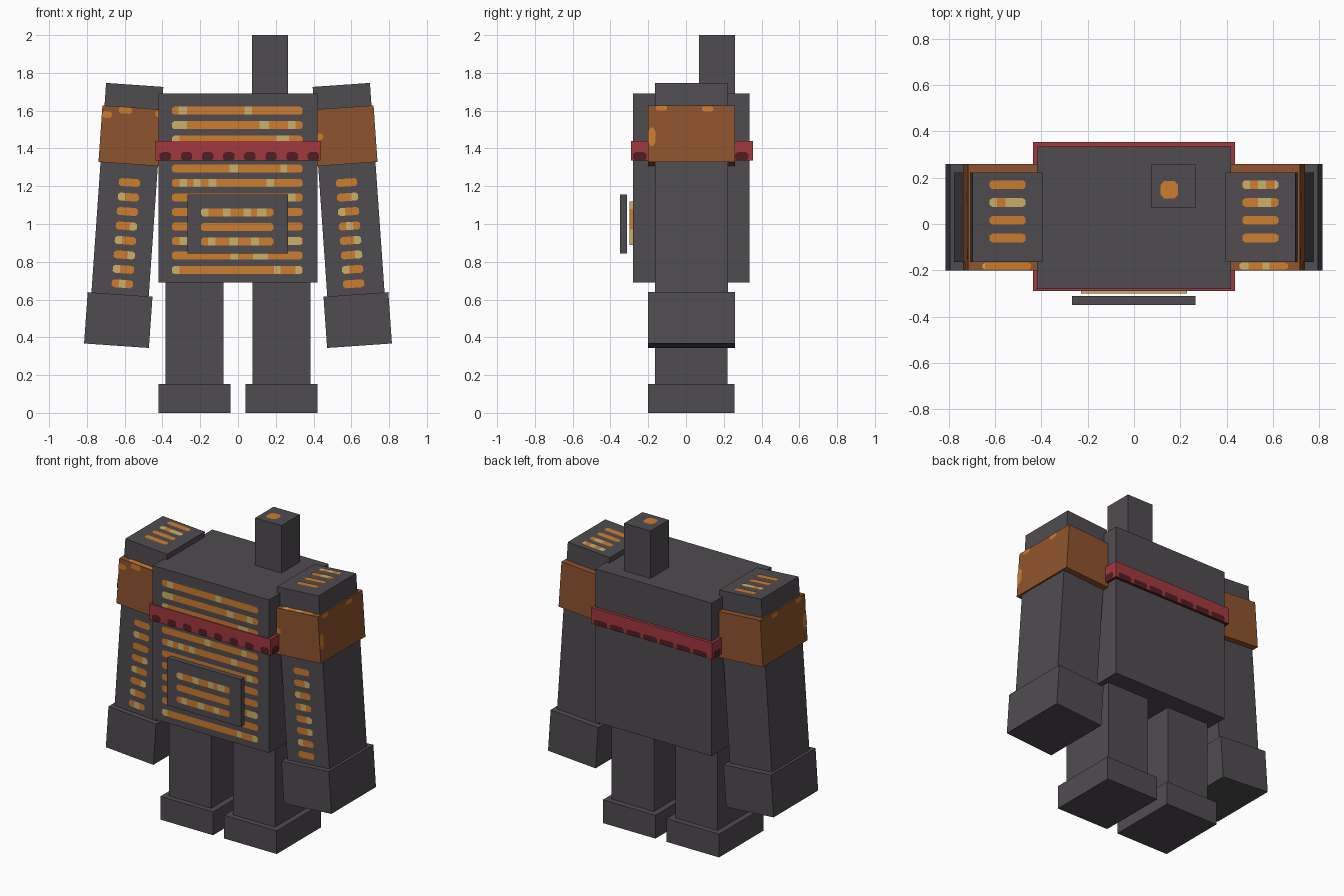
import bpy, bmesh, math
from mathutils import Vector, Matrix

if "Cube" in bpy.data.objects:
    bpy.data.objects.remove(bpy.data.objects["Cube"])


def colour(name, r, g, b):
    lin = [((c / 255 + 0.055) / 1.055) ** 2.4 if c > 10 else c / 3294 for c in (r, g, b)]
    m = bpy.data.materials.new(name)
    m.diffuse_color = (*lin, 1)
    m.use_nodes = True
    m.node_tree.nodes["Principled BSDF"].inputs["Base Color"].default_value = m.diffuse_color
    return m


IRON = colour("dark iron", 80, 76, 80)
RUST = colour("rust brown", 143, 84, 46)
ORANGE = colour("ember orange", 204, 125, 46)
YELLOW = colour("ember yellow", 204, 176, 104)
RED = colour("band red", 162, 57, 62)
MAROON = colour("band dark red", 80, 30, 34)

X, Y, Z = Vector((1, 0, 0)), Vector((0, 1, 0)), Vector((0, 0, 1))
I = Matrix.Identity(4)


def finish(name, bm, mats, matrix=I):
    me = bpy.data.meshes.new(name)
    bm.to_mesh(me)
    bm.free()
    for m in mats:
        me.materials.append(m)
    ob = bpy.data.objects.new(name, me)
    ob.matrix_world = matrix
    bpy.context.collection.objects.link(ob)
    return ob


def box(name, x, y, z, mat, matrix=I):
    """Box from (min, max) pairs."""
    bm = bmesh.new()
    bmesh.ops.create_cube(bm, size=1)
    for v in bm.verts:
        v.co = [lo + (c + 0.5) * (hi - lo) for c, (lo, hi) in zip(v.co, (x, y, z))]
    return finish(name, bm, [mat], matrix)


def strips(name, rows, origin, u, v, mats, height=0.042, chamfer=0.012, matrix=I):
    """Flat rounded strips; each row is (v centre, u start, u end, accent spans)."""
    bm = bmesh.new()
    for vc, u0, u1, spans in rows:
        cuts = {u0, u0 + chamfer, u1 - chamfer, u1}
        for s in spans:
            cuts.update(min(max(t, u0), u1) for t in s)
        cuts = sorted(cuts)

        def half(t):
            return height / 2 * min(1, 0.55 + 0.45 * min(t - u0, u1 - t) / chamfer)
        for a, b in zip(cuts, cuts[1:]):
            if b - a < 1e-5:
                continue
            pts = [(a, vc - half(a)), (b, vc - half(b)), (b, vc + half(b)), (a, vc + half(a))]
            f = bm.faces.new([bm.verts.new(Vector(origin) + u * p + v * q) for p, q in pts])
            f.material_index = int(any(s[0] <= (a + b) / 2 <= s[1] for s in spans))
    return finish(name, bm, mats, matrix)


EMBER = [ORANGE, YELLOW]

# Torso and chimney
box("torso", (-0.42, 0.42), (-0.28, 0.335), (0.69, 1.69), IRON)
box("chimney", (0.075, 0.265), (0.07, 0.26), (1.69, 2.0), IRON)
strips("chimney_glow", [(0.148, 0.115, 0.19, [])], (0, 0, 2.0), X, Y, EMBER, 0.075, 0.014)
for f in bpy.data.objects["chimney_glow"].data.vertices:
    f.co.z -= 0.0 if f.co.z < 1.999 else -0.002

# Furnace grille on the chest, twelve rows from the top down
accents = [
    [(-0.315, -0.27), (0.035, 0.075)],
    [(-0.35, -0.27), (0.115, 0.165), (0.265, 0.305)],
    [(-0.35, -0.31), (0.2, 0.27)],
    [],
    [(-0.045, 0), (0.225, 0.26)],
    [(-0.31, -0.27), (-0.235, -0.195), (-0.155, -0.115), (0.15, 0.19)],
    [(0.265, 0.305)],
    [], [],
    [(-0.31, -0.27), (0.265, 0.34)],
    [(-0.04, 0), (0.08, 0.16)],
    [(-0.35, -0.31), (0.19, 0.225), (0.305, 0.34)],
]
strips("chest_grille", [(1.6 - 0.0767 * i, -0.35, 0.342, s) for i, s in enumerate(accents)],
       (0, -0.284, 0), X, Z, EMBER)

# Furnace fire panel, in three layers, and the door floating before it
for i, (z0, z1, m) in enumerate([(0.89, 0.97, YELLOW), (0.97, 1.08, ORANGE), (1.08, 1.12, YELLOW)]):
    box(f"fire_panel_{i}", (-0.23, 0.23), (-0.3, -0.28), (z0, z1), m)
box("furnace_door", (-0.268, 0.266), (-0.35, -0.312), (0.845, 1.155), IRON)
strips("door_grille", [
    (1.062, -0.196, 0.187, [(-0.196, -0.155), (-0.08, -0.04), (0.03, 0.07), (0.1, 0.15)]),
    (0.984, -0.196, 0.187, []),
    (0.907, -0.196, 0.187, [(-0.16, -0.12), (-0.045, 0.0), (0.07, 0.11)]),
], (0, -0.353, 0), X, Z, EMBER)

# Chest band with a dark scalloped lower edge and underside
band = box("chest_band", (-0.437, 0.437), (-0.29, 0.354), (1.335, 1.44), RED)
band.data.materials.append(MAROON)
for p in band.data.polygons:
    if p.normal.z < -0.5:
        p.material_index = 1


def scallops(name, start, count, step, width, height, origin, u):
    strips(name, [(1.335 + height / 2, start + i * step, start + i * step + width, [])
                  for i in range(count)], origin, u, Z, [MAROON, MAROON], height)


scallops("band_scallops_front", -0.415, 8, 0.112, 0.06, 0.045, (0, -0.293, 0), X)
scallops("band_scallops_back", -0.42, 7, 0.12, 0.1, 0.035, (0, 0.357, 0), -X)
scallops("band_scallops_right", -0.28, 6, 0.108, 0.07, 0.045, (0.44, 0, 0), Y)
scallops("band_scallops_left", -0.34, 6, 0.108, 0.07, 0.045, (-0.44, 0, 0), -Y)

# Legs, feet and arms on both sides
arm_accents = {1: [None, 2, 0, 1, 2, 2, 0, None], -1: [None, 0, None, 2, 0, 2, 0, 1]}
top_accents = {
    1: [[(-0.08, -0.045), (-0.01, 0.025), (0.06, 0.08)], [(-0.01, 0.045)], [], []],
    -1: [[], [(-0.08, -0.045), (-0.01, 0.08)], [], []],
}
for s, side in ((1, "right"), (-1, "left")):
    def span(a, b):
        return tuple(sorted((s * a, s * b)))

    box(f"{side}_leg", span(0.078, 0.383), (-0.165, 0.22), (0.15, 0.69), IRON)
    box(f"{side}_foot", span(0.04, 0.42), (-0.2, 0.258), (0, 0.152), IRON)

    # Arm parts share one outward-tilted frame
    tilt = Matrix.Translation((s * 0.595, 0.03, 1.046)) @ Matrix.Rotation(-s * math.radians(4), 4, 'Y')
    box(f"{side}_arm", (-0.152, 0.152), (-0.195, 0.192), (-0.45, 0.692), IRON, tilt)
    box(f"{side}_shoulder", (-0.163, 0.163), (-0.23, 0.23), (0.272, 0.572), RUST, tilt)
    box(f"{side}_hand", (-0.172, 0.172), (-0.23, 0.23), (-0.692, -0.42), IRON, tilt)

    # Glowing vents down the arm front and across the arm top
    c = -s * 0.008
    rows = []
    for i, k in enumerate(arm_accents[s]):
        spans = [] if k is None else [(c - 0.056 + 0.037 * k, c - 0.018 + 0.037 * k)]
        rows.append((0.174 - 0.0767 * i, c - 0.056, c + 0.056, spans))
    strips(f"{side}_arm_vents", rows, (0, -0.199, 0), X, Z, EMBER, matrix=tilt)
    strips(f"{side}_top_vents", [(0.14 - 0.077 * i, -0.078, 0.078, a)
                                 for i, a in enumerate(top_accents[s])],
           (0, 0, 0.696), X, Y, EMBER, 0.038, matrix=tilt)

    # Ember patches on the shoulder rim and outer face
    strips(f"{side}_rim_embers",
           [(-0.212, -0.1, 0.11, [(-0.1, -0.06), (0.0, 0.03)] if s > 0 else [(-0.1, -0.09)])],
           (0, 0, 0.575), X, Y, EMBER, 0.03, matrix=tilt)
    front = [(0.425, -0.163, -0.115, [])] if s > 0 else [
        (0.525, -0.163, -0.11, []), (0.555, -0.075, -0.005, []), (0.548, 0.12, 0.163, [])]
    strips(f"{side}_front_embers", front, (0, -0.233, 0), X, Z, EMBER, 0.035, matrix=tilt)
    strips(f"{side}_outer_embers", [(0.558, -s * 0.16 - 0.03, -s * 0.16 + 0.03, []),
                                    (0.553, s * 0.085 - 0.03, s * 0.085 + 0.03, [])],
           (s * 0.166, 0, 0), s * Y, Z, EMBER, 0.028, matrix=tilt)
    edge = sorted((-s * 0.23, -s * 0.192))
    strips(f"{side}_edge_ember", [(0.405, edge[0], edge[1], [])],
           (s * 0.166, 0, 0), s * Y, Z, EMBER, 0.1, matrix=tilt)
